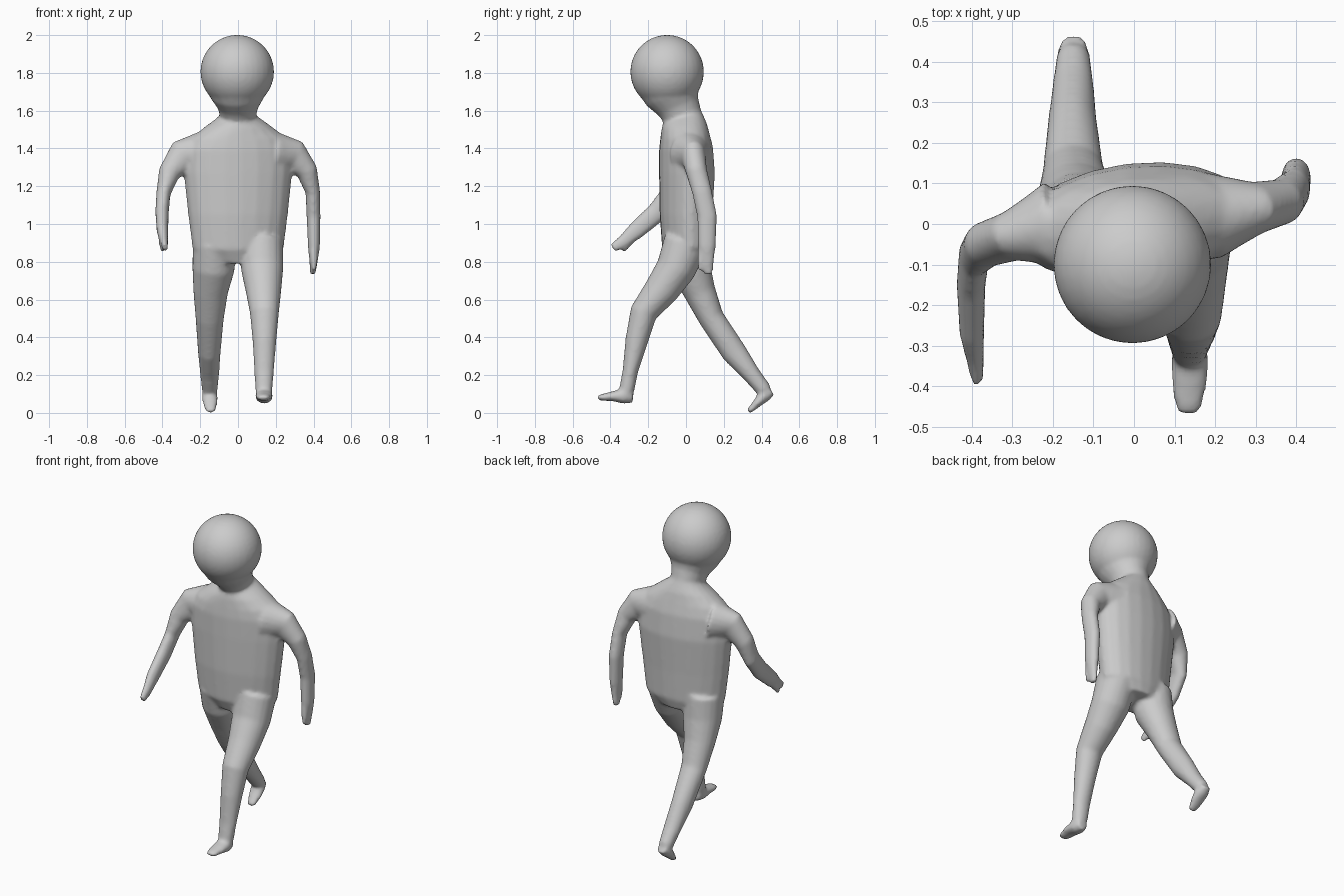
import bpy, bmesh, math
from mathutils import Vector

bm = bmesh.new()


def loft(rings, ref, n=20):
    """Closed tube through (x, y, z, a, b) rings; a runs along ref, b across it."""
    pts = [Vector(r[:3]) for r in rings]
    loops = []
    for i, r in enumerate(rings):
        t = (pts[min(i + 1, len(pts) - 1)] - pts[max(i - 1, 0)]).normalized()
        u = (ref - t * t.dot(ref)).normalized()
        v = t.cross(u)
        loops.append([bm.verts.new(pts[i] + u * r[3] * math.cos(k * math.tau / n)
                                   + v * r[4] * math.sin(k * math.tau / n)) for k in range(n)])
    for p, q in zip(loops, loops[1:]):
        for k in range(n):
            bm.faces.new((p[k], p[(k + 1) % n], q[(k + 1) % n], q[k]))
    bm.faces.new(loops[0][::-1])
    bm.faces.new(loops[-1])


X, Y = Vector((1, 0, 0)), Vector((0, 1, 0))
twist = Vector((math.cos(math.radians(7)), math.sin(math.radians(7)), 0))

# torso and neck, shoulders twisted with the stride
loft([(0, .01, .80, .15, .10), (0, .003, .87, .243, .127), (0, .0, 1.05, .266, .137),
      (0, .005, 1.27, .29, .145), (0, .0, 1.40, .285, .14), (0, -.005, 1.46, .25, .13),
      (0, -.01, 1.52, .17, .12), (0, -.02, 1.57, .095, .105), (0, -.04, 1.62, .108, .115),
      (-.003, -.07, 1.68, .145, .148), (-.004, -.09, 1.74, .17, .17)], twist)

# head
head = bmesh.ops.create_uvsphere(bm, u_segments=32, v_segments=20, radius=.195)
bmesh.ops.translate(bm, verts=head["verts"], vec=(-.004, -.1, 1.806))

# front leg and foot
loft([(.125, 0, .90, .115, .12), (.128, -.055, .76, .112, .105), (.135, -.13, .65, .095, .092),
      (.14, -.225, .53, .077, .073), (.14, -.262, .38, .063, .06), (.138, -.295, .22, .052, .041),
      (.137, -.312, .13, .046, .041), (.137, -.325, .08, .04, .03)], X)
loft([(.138, -.28, .085, .03, .032), (.138, -.33, .09, .047, .042), (.137, -.39, .088, .045, .026),
      (.134, -.445, .082, .036, .018), (.132, -.47, .081, .022, .012)], X)

# back leg and foot, heel raised
loft([(-.125, 0, .90, .115, .12), (-.13, .025, .76, .112, .108), (-.145, .073, .64, .092, .085),
      (-.15, .135, .50, .075, .068), (-.152, .255, .32, .06, .067), (-.15, .35, .20, .05, .047),
      (-.15, .41, .125, .042, .042), (-.15, .425, .105, .035, .03)], X)
loft([(-.15, .45, .118, .03, .03), (-.15, .415, .092, .042, .036), (-.147, .375, .05, .04, .023),
      (-.145, .34, .015, .028, .016), (-.145, .33, .004, .02, .01)], X)

# arm hanging behind, with thumb
loft([(.19, .02, 1.37, .11, .12), (.30, .04, 1.355, .065, .09), (.365, .055, 1.28, .057, .058),
      (.396, .085, 1.17, .053, .039), (.40, .112, 1.04, .053, .037), (.402, .11, .88, .048, .032),
      (.40, .112, .80, .036, .022), (.395, .118, .735, .024, .015)], Y)
loft([(.40, .085, .86, .025, .022), (.402, .078, .80, .018, .018), (.403, .077, .755, .012, .012)], Y)

# arm swinging forward, with thumb
loft([(-.19, 0, 1.37, .11, .12), (-.30, -.03, 1.355, .062, .09), (-.365, -.05, 1.27, .057, .058),
      (-.395, -.08, 1.16, .056, .038), (-.402, -.15, 1.065, .056, .036), (-.40, -.265, .965, .048, .031),
      (-.392, -.33, .91, .034, .022), (-.386, -.388, .872, .024, .015)], Y)
loft([(-.40, -.28, .93, .025, .022), (-.40, -.31, .89, .018, .018), (-.40, -.335, .855, .012, .012)], Y)

bmesh.ops.recalc_face_normals(bm, faces=bm.faces)
mesh = bpy.data.meshes.new("walking_figure")
bm.to_mesh(mesh)
bm.free()
figure = bpy.data.objects.new("walking_figure", mesh)
bpy.context.collection.objects.link(figure)

# fuse the parts into one soft skin
skin = figure.modifiers.new("skin", 'REMESH')
skin.mode = 'VOXEL'
skin.voxel_size = .011
skin.use_smooth_shade = True
soften = figure.modifiers.new("soften", 'SMOOTH')
soften.factor = .5
soften.iterations = 6
